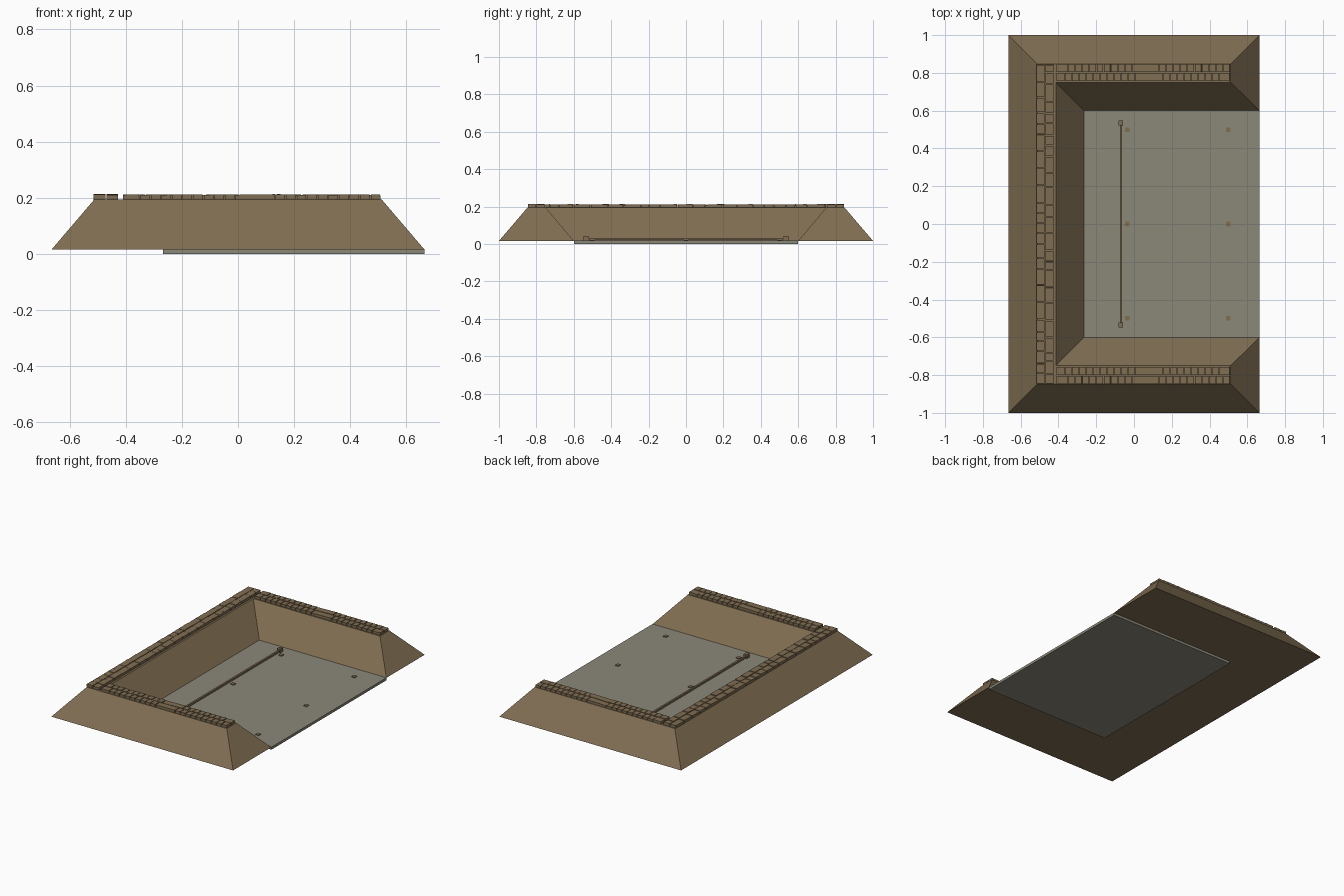
import bpy, bmesh, math, random
from mathutils import Matrix

random.seed(4)
cube = bpy.data.objects.get("Cube")
if cube:
    bpy.data.objects.remove(cube)


def material(name, color):
    m = bpy.data.materials.new(name)
    m.use_nodes = True
    m.diffuse_color = (*color, 1)
    m.node_tree.nodes["Principled BSDF"].inputs["Base Color"].default_value = (*color, 1)
    return m


EARTH = material("earth_brown", (0.215, 0.155, 0.085))
CONCRETE = material("concrete_grey", (0.26, 0.245, 0.19))

BASE, TOP = 0.016, 0.194      # bank foot and crest heights
HALF_X = 0.664


def finish(name, bm, mat):
    bmesh.ops.recalc_face_normals(bm, faces=bm.faces)
    mesh = bpy.data.meshes.new(name)
    bm.to_mesh(mesh)
    bm.free()
    mesh.materials.append(mat)
    obj = bpy.data.objects.new(name, mesh)
    bpy.context.collection.objects.link(obj)
    return obj


def add_box(bm, x, y, z, tilt=None):
    """Box from (min, max) ranges, optionally tilted about its centre."""
    mid = Matrix.Translation([sum(r) / 2 for r in (x, y, z)])
    size = Matrix.Diagonal([r[1] - r[0] for r in (x, y, z)] + [1])
    bmesh.ops.create_cube(bm, size=1, matrix=mid @ (tilt or Matrix()) @ size)


def box(name, x, y, z, mat):
    bm = bmesh.new()
    add_box(bm, x, y, z)
    return finish(name, bm, mat)


# Earth bank: a sloped section swept around three sides
section = [(0, BASE, HALF_X), (0.152, TOP, 0.512), (0.25, TOP, 0.512), (0.4, BASE, HALF_X)]
bm = bmesh.new()
rings = []
for side, at_end in ((-1, True), (-1, False), (1, False), (1, True)):
    rings.append([bm.verts.new((end if at_end else inset - HALF_X, side * (1 - inset), z))
                  for inset, z, end in section])
for a, b in zip(rings, rings[1:]):
    for i in range(4):
        j = (i + 1) % 4
        bm.faces.new((a[i], a[j], b[j], b[i]))
bm.faces.new(rings[0])
bm.faces.new(rings[-1])
finish("earth_bank", bm, EARTH)

# Floor slab
box("floor_slab", (-0.267, HALF_X), (-0.6, 0.6), (0, BASE + 0.001), CONCRETE)


# Rows of sandbags along the crest, each bag leaning slightly on the next
def bag_row(name, lengths, start, across, along_y):
    bm = bmesh.new()
    pos = start
    for length in lengths:
        span = (pos + 0.002, pos + length - 0.002)
        height = (TOP - 0.001, TOP + 0.017 + random.uniform(-0.001, 0.001))
        lean = random.uniform(0.01, 0.035)
        if along_y:
            add_box(bm, across, span, height, Matrix.Rotation(lean, 4, "X"))
        else:
            add_box(bm, span, across, height, Matrix.Rotation(-lean, 4, "Y"))
        pos += length
    finish(name, bm, EARTH)


def fitted(count, total, low, high):
    raw = [random.uniform(low, high) for _ in range(count)]
    return [r * total / sum(raw) for r in raw]


for n, across in enumerate(((-0.515, -0.473), (-0.469, -0.427))):
    bag_row(f"rear_wall_sandbags_{n + 1}", fitted(24, 1.69, 0.04, 0.09),
            -0.845, across, True)

outer_run = [0.06] + [0.037] * 9 + [0.14] + [0.037] * 10
inner_run = [0.045] + [0.037] * 10 + [0.15] + [0.037] * 8 + [0.06]
for side, label in ((-1, "front"), (1, "back")):
    for n, (lo, hi, run) in enumerate(((0.804, 0.846, outer_run), (0.757, 0.799, inner_run))):
        scale = 0.92 / sum(run)
        bag_row(f"{label}_wall_sandbags_{n + 1}", [r * scale for r in run], -0.411,
                sorted((side * lo, side * hi)), False)

# Wheel stop rail with a block at each end
box("stop_rail", (-0.075, -0.063), (-0.53, 0.53), (0.02, 0.032), EARTH)
for side, label in ((-1, "front"), (1, "back")):
    y = side * 0.535
    box(f"{label}_rail_block", (-0.081, -0.057), (y - 0.014, y + 0.014), (BASE, 0.042), EARTH)

# Anchor plates set on the floor
bm = bmesh.new()
for x in (-0.035, 0.498):
    for y in (-0.5, 0, 0.5):
        add_box(bm, (x - 0.012, x + 0.012), (y - 0.012, y + 0.012), (BASE, 0.022))
finish("anchor_plates", bm, EARTH)
